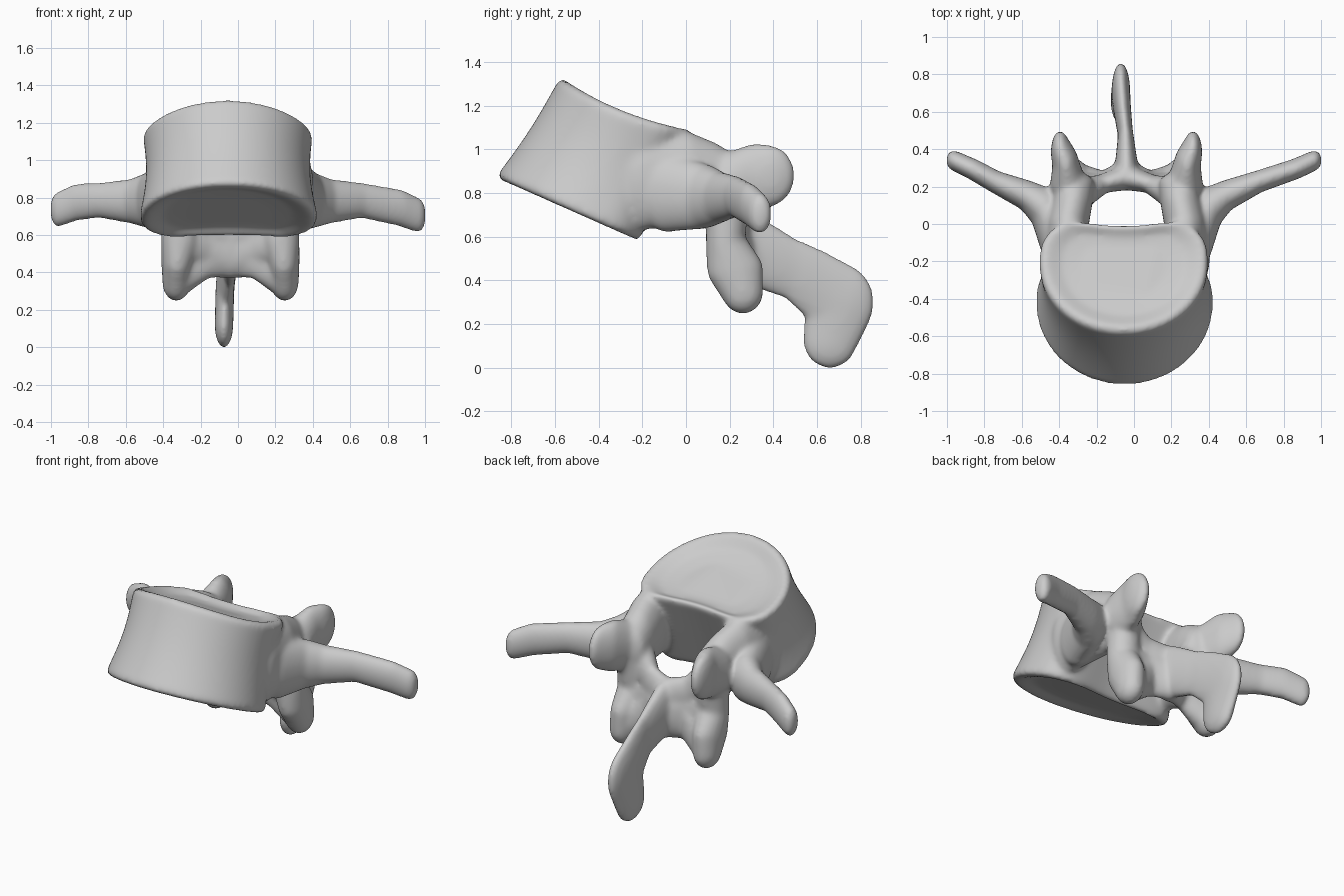
import bpy, bmesh, math
from mathutils import Vector

default = bpy.data.objects.get("Cube")
if default:
    bpy.data.objects.remove(default)

bone = bpy.data.materials.new("bone grey")
bone.use_nodes = True
GREY = (0.6, 0.6, 0.6, 1)
bone.diffuse_color = GREY
bone.node_tree.nodes["Principled BSDF"].inputs["Base Color"].default_value = GREY

MIDLINE = -0.04
parts = []


def finish(name, bm):
    bmesh.ops.recalc_face_normals(bm, faces=bm.faces)
    mesh = bpy.data.meshes.new(name)
    bm.to_mesh(mesh)
    bm.free()
    mesh.materials.append(bone)
    obj = bpy.data.objects.new(name, mesh)
    bpy.context.collection.objects.link(obj)
    parts.append(obj)


def limb(name, *blobs):
    """Skin a chain of ellipsoids, each (centre, radii), hull by hull."""
    for pair in zip(blobs, blobs[1:]):
        bm = bmesh.new()
        for centre, radii in pair:
            ball = bmesh.ops.create_icosphere(bm, subdivisions=3, radius=1)["verts"]
            for v in ball:
                v.co = Vector(c + r * p for c, r, p in zip(centre, radii, v.co))
        hull = bmesh.ops.convex_hull(bm, input=bm.verts)
        loose = set(hull["geom_interior"] + hull["geom_unused"])
        bmesh.ops.delete(bm, geom=[g for g in loose if isinstance(g, bmesh.types.BMVert)],
                         context="VERTS")
        finish(name, bm)


def power(value, exponent):
    return math.copysign(abs(value) ** exponent, value)


def body():
    """Loft a tilted drum with a rounded front, a hollow back and dished ends."""
    bm = bmesh.new()
    low_front, low_back = Vector((-0.05, -0.875, 0.87)), Vector((-0.05, -0.175, 0.56))
    top_front, top_back = Vector((-0.055, -0.575, 1.335)), Vector((-0.055, 0.065, 1.085))
    axis = Vector((0, 0.45, 0.89))
    count, levels = 72, 12
    rings = []

    def ring(t, scale, lift):
        front, back = low_front.lerp(top_front, t), low_back.lerp(top_back, t)
        waist = 1 - 0.06 * math.sin(math.pi * t)
        half = (0.48 - 0.025 * t) * waist * scale
        centre, depth = front.lerp(back, 0.62), back - front
        verts = []
        for i in range(count):
            a = math.tau * i / count
            c, s = math.cos(a), math.sin(a)
            if s < 0:
                x, y = c, 0.62 * s * (0.5 + waist / 2)
            else:
                x = power(c, 0.75)
                y = 0.38 * power(s, 0.7) - 0.09 * max(0, 1 - 2 * x * x) * s
            # The upper rim sags between front and back
            sag = 0.04 * t * t * (1 - (2 * (0.62 + y * scale) - 1) ** 2)
            verts.append(bm.verts.new(centre + Vector((half * x, 0, 0))
                                      + depth * y * scale + axis * (lift - sag)))
        rings.append(verts)

    rim = ((0.5, 0.035), (0.72, 0.03), (0.84, 0.01), (0.91, 0), (0.96, 0.005), (0.985, 0.015))
    for scale, lift in rim:
        ring(0, scale, lift)
    for k in range(levels + 1):
        ring(0.07 + 0.87 * k / levels, 1, 0)
    for scale, lift in reversed(rim):
        ring(1, scale, -lift)
    for lower, upper in zip(rings, rings[1:]):
        for i in range(count):
            j = (i + 1) % count
            bm.faces.new((lower[i], lower[j], upper[j], upper[i]))
    for end in (rings[0], rings[-1]):
        bm.faces.new(end)
    finish("vertebral_body", bm)


body()

# Paired parts of the arch
for side, s, tip_x, rise in (("left", 1, 0.965, 0), ("right", -1, -0.965, 0.03)):
    def at(x, y, z):
        return (MIDLINE + s * x, y, z)

    limb(side + "_pedicle",
         (at(0.355, -0.2, 0.85), (0.09, 0.12, 0.22)),
         (at(0.315, 0.0, 0.87), (0.115, 0.1, 0.215)),
         (at(0.29, 0.12, 0.85), (0.11, 0.09, 0.185)),
         (at(0.28, 0.21, 0.82), (0.11, 0.07, 0.16)))
    limb(side + "_superior_articular_process",
         (at(0.31, 0.2, 0.84), (0.1, 0.08, 0.15)),
         (at(0.325, 0.32, 0.87), (0.07, 0.11, 0.16)),
         (at(0.355, 0.385, 0.88), (0.05, 0.115, 0.14)))
    limb(side + "_inferior_articular_process",
         (at(0.28, 0.19, 0.76), (0.09, 0.1, 0.12)),
         (at(0.27, 0.18, 0.57), (0.1, 0.09, 0.1)),
         (at(0.285, 0.225, 0.45), (0.085, 0.13, 0.11)),
         (at(0.29, 0.26, 0.345), (0.075, 0.095, 0.1)))
    limb(side + "_transverse_process",
         (at(0.38, -0.09, 0.8), (0.085, 0.13, 0.18)),
         (at(0.44, 0.08, 0.785), (0.08, 0.12, 0.15)),
         (at(0.53, 0.15, 0.78), (0.06, 0.085, 0.12)),
         (at(0.7, 0.225, 0.785), (0.06, 0.06, 0.095)),
         ((tip_x - s * 0.1, 0.295, 0.745 + rise), (0.06, 0.055, 0.1)),
         ((tip_x, 0.34, 0.705 + rise), (0.04, 0.055, 0.095)))
    limb(side + "_lamina",
         (at(0.23, 0.17, 0.76), (0.08, 0.08, 0.12)),
         (at(0.13, 0.215, 0.65), (0.06, 0.05, 0.11)),
         (at(0, 0.25, 0.61), (0.05, 0.07, 0.12)))
    limb(side + "_lower_lamina",
         (at(0.26, 0.19, 0.56), (0.08, 0.08, 0.1)),
         (at(0.13, 0.22, 0.55), (0.07, 0.05, 0.12)),
         (at(0, 0.27, 0.5), (0.055, 0.08, 0.14)))
    limb(side + "_inferior_web",
         (at(0.27, 0.25, 0.37), (0.07, 0.08, 0.1)),
         (at(0.12, 0.23, 0.5), (0.06, 0.05, 0.13)),
         (at(0, 0.28, 0.51), (0.055, 0.07, 0.14)))

# Midline blade and its hooked end
limb("spinous_process",
     ((-0.04, 0.28, 0.55), (0.065, 0.1, 0.17)),
     ((-0.045, 0.48, 0.455), (0.04, 0.09, 0.145)),
     ((-0.06, 0.6, 0.38), (0.045, 0.12, 0.165)),
     ((-0.07, 0.705, 0.3), (0.05, 0.16, 0.18)),
     ((-0.075, 0.66, 0.12), (0.05, 0.125, 0.125)))

# Fuse the parts into one smooth bone
bpy.ops.object.select_all(action="DESELECT")
for part in parts:
    part.select_set(True)
bpy.context.view_layer.objects.active = parts[0]
bpy.ops.object.join()
vertebra = bpy.context.object
vertebra.name = "vertebra"
remesh = vertebra.modifiers.new("fuse", "REMESH")
remesh.mode = "VOXEL"
remesh.voxel_size = 0.012
remesh.use_smooth_shade = True
soften = vertebra.modifiers.new("soften", "SMOOTH")
soften.factor = 0.5
soften.iterations = 20
